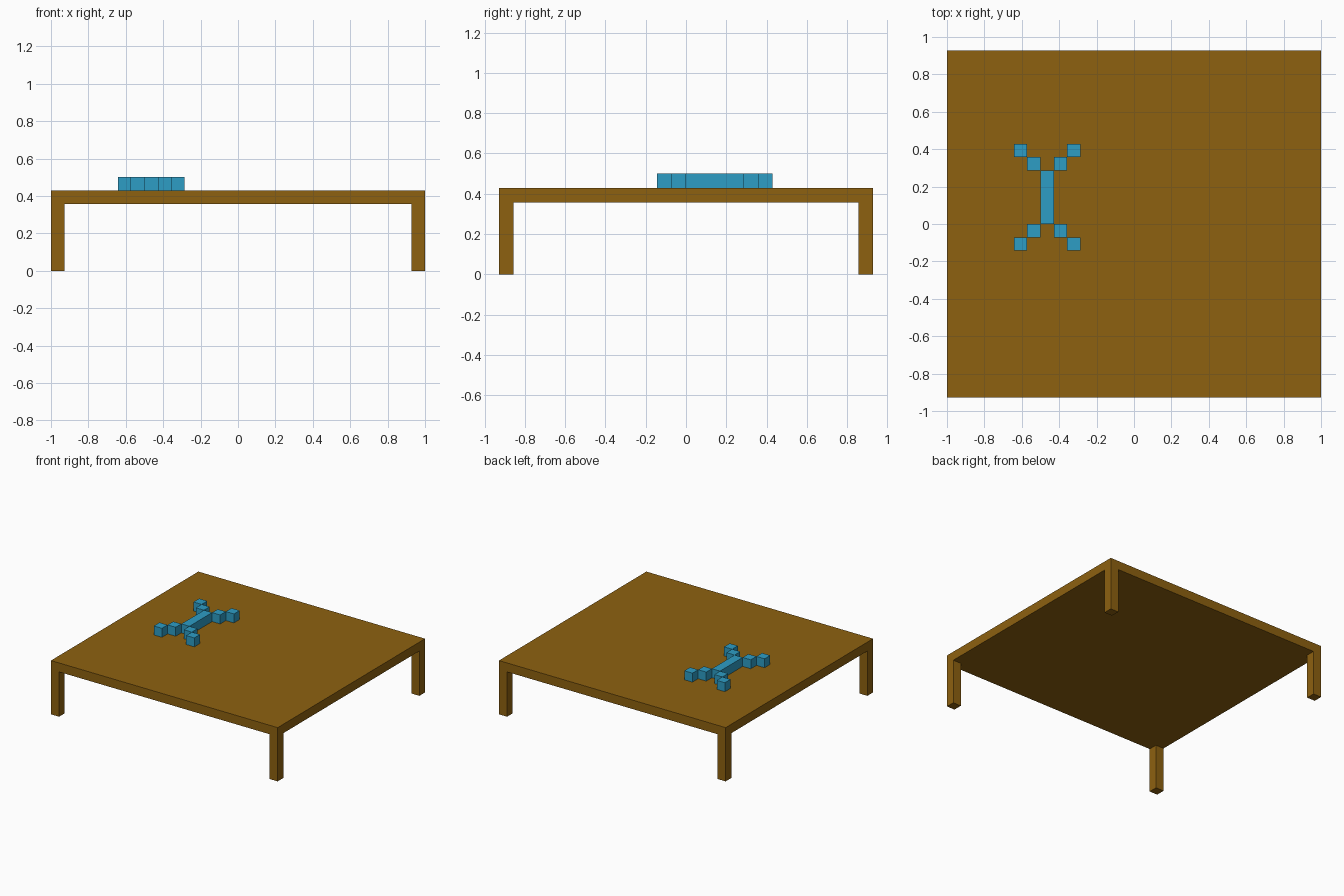
import bpy
import bmesh
from mathutils import Matrix, Vector

U = 2 / 28  # one block

cube = bpy.data.objects.get("Cube")
if cube:
    bpy.data.objects.remove(cube, do_unlink=True)


def make_material(name, colour):
    mat = bpy.data.materials.new(name)
    mat.use_nodes = True
    mat.diffuse_color = colour
    mat.node_tree.nodes["Principled BSDF"].inputs["Base Color"].default_value = colour
    return mat


def box(name, corner, size, mat):
    """Box given by its lowest corner and size, both counted in blocks."""
    corner, size = Vector(corner), Vector(size)
    mesh = bpy.data.meshes.new(name)
    bm = bmesh.new()
    bmesh.ops.create_cube(bm, size=1)
    bm.transform(Matrix.Diagonal((*(size * U), 1)))
    bm.to_mesh(mesh)
    bm.free()
    mesh.materials.append(mat)
    obj = bpy.data.objects.new(name, mesh)
    obj.location = (corner + size / 2) * U
    bpy.context.collection.objects.link(obj)
    return obj


wood = make_material("brown wood", (0.27, 0.12, 0.005, 1))
blue = make_material("bright blue", (0.027, 0.34, 0.56, 1))

# Table top and corner legs
box("table_top", (-14, -13, 5), (28, 26, 1), wood)
for side, x in (("right", -14), ("left", 13)):
    for end, y in (("front", -13), ("back", 12)):
        box(f"{end}_{side}_leg", (x, y, 0), (1, 1, 5), wood)

# Blue ornament: a bar with stepped diagonal arms at both ends
box("ornament_bar", (-7, 0, 6), (1, 4, 1), blue)
for step, part in ((1, "inner"), (2, "outer")):
    for side, x in (("right", -7 - step), ("left", -7 + step)):
        for end, y in (("front", -step), ("back", 3 + step)):
            box(f"ornament_{end}_{side}_{part}_block", (x, y, 6), (1, 1, 1), blue)
